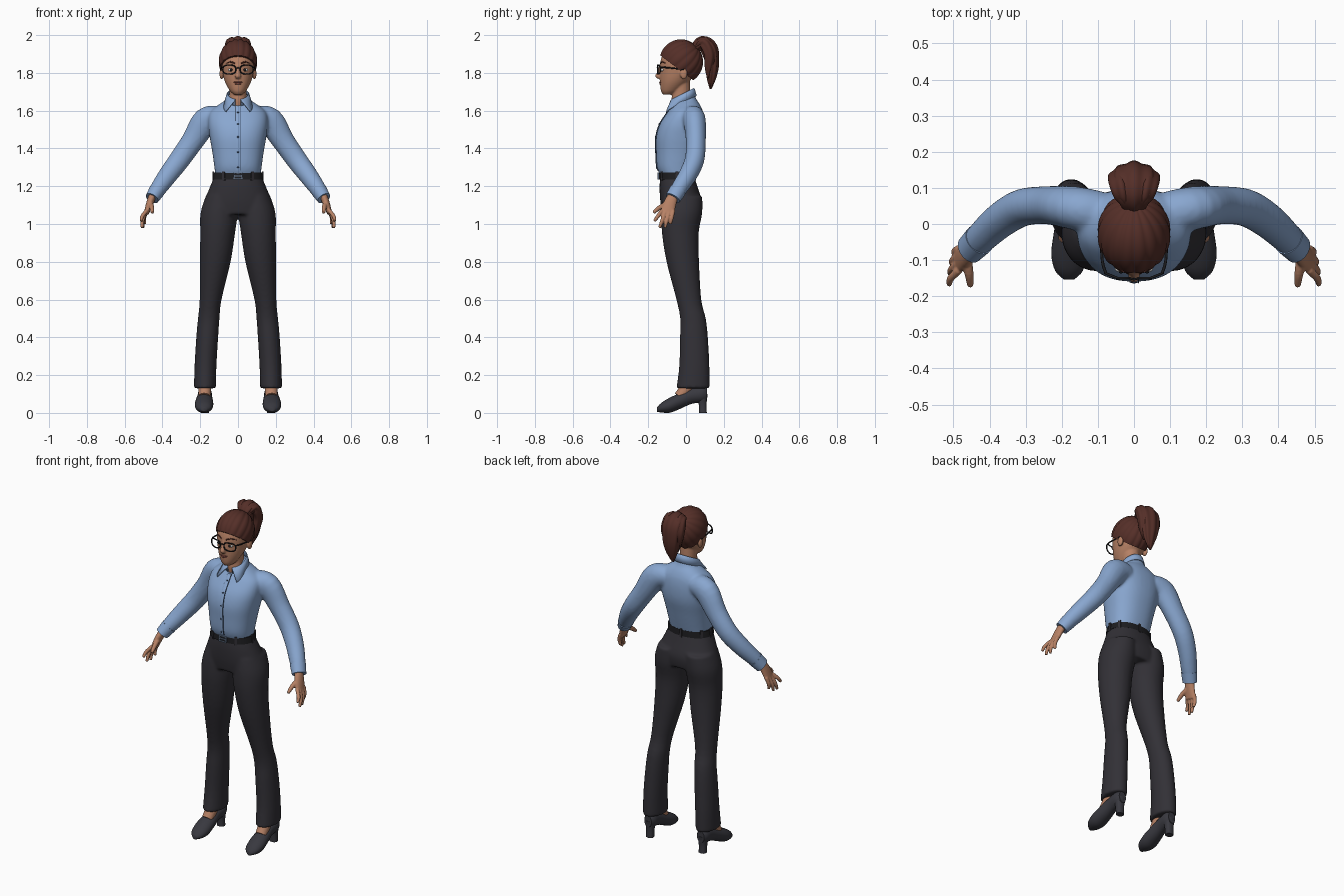
import bpy, bmesh, math
from mathutils import Vector, Matrix

if "Cube" in bpy.data.objects:
    bpy.data.objects.remove(bpy.data.objects["Cube"])

X, Y, Z = Vector((1, 0, 0)), Vector((0, 1, 0)), Vector((0, 0, 1))
SIDES = (1, -1)


def material(name, *rgb):
    mat = bpy.data.materials.new(name)
    mat.use_nodes = True
    mat.diffuse_color = (*rgb, 1)
    mat.node_tree.nodes["Principled BSDF"].inputs["Base Color"].default_value = (*rgb, 1)
    return mat


shirt = material("shirt blue", .25, .385, .63)
seam = material("seam navy", .04, .07, .13)
cloth = material("trouser charcoal", .032, .03, .037)
leather = material("shoe leather", .04, .04, .05)
skin = material("skin", .47, .22, .13)
hair = material("hair brown", .09, .028, .021)
black = material("black", .012, .012, .014)
lips = material("lips", .32, .1, .075)
white = material("eye white", .6, .6, .58)
metal = material("buckle metal", .16, .22, .32)


def smooth_path(pts, steps):
    """Catmull-Rom interpolation of tuples (x, y, z, rx, ry)."""
    out = []
    for i in range(len(pts) - 1):
        a, b, c, d = pts[max(i - 1, 0)], pts[i], pts[i + 1], pts[min(i + 2, len(pts) - 1)]
        for k in range(steps):
            t = k / steps
            out.append([q + .5 * t * (r - p + t * (2 * p - 5 * q + 4 * r - s + t * (3 * (q - r) + s - p)))
                        for p, q, r, s in zip(a, b, c, d)])
    return out + [list(pts[-1])]


def tube(bm, pts, s=1, sides=24, ref=Y, axis=None, power=1, steps=4, ridge=0, lobes=7):
    """Closed loft of elliptical rings; s=-1 mirrors it in x."""
    path = smooth_path(pts, steps)
    rings = []
    for i, p in enumerate(path):
        a, b = path[max(i - 1, 0)], path[min(i + 1, len(path) - 1)]
        t = axis if axis is not None else (Vector(b[:3]) - Vector(a[:3])).normalized()
        u = ref.cross(t).normalized()
        v = t.cross(u)
        ring = []
        for k in range(sides):
            ang = math.tau * k / sides
            c, n = math.cos(ang), math.sin(ang)
            c, n = (math.copysign(abs(w) ** power, w) for w in (c, n))
            r = 1 + ridge * math.cos(lobes * ang)
            co = Vector(p[:3]) + u * (c * r * p[3]) + v * (n * r * p[4])
            ring.append(bm.verts.new((co.x * s, co.y, co.z)))
        rings.append(ring)
    for a, b in zip(rings, rings[1:]):
        for k in range(sides):
            j = (k + 1) % sides
            bm.faces.new((a[k], a[j], b[j], b[k]))
    bm.faces.new(rings[0])
    bm.faces.new(rings[-1])


def ball(bm, co, size):
    bmesh.ops.create_uvsphere(bm, u_segments=24, v_segments=14, radius=1,
                              matrix=Matrix.Translation(co) @ Matrix.Diagonal((*size, 1)))


def box(bm, co, size, turn=0):
    bmesh.ops.create_cube(bm, size=1, matrix=Matrix.Translation(co) @ Matrix.Rotation(turn, 4, "Z")
                          @ Matrix.Diagonal((*size, 1)))


def finish(name, bm, mat, voxel=0, relax=0, thick=0):
    bmesh.ops.recalc_face_normals(bm, faces=bm.faces)
    mesh = bpy.data.meshes.new(name)
    bm.to_mesh(mesh)
    bm.free()
    mesh.materials.append(mat)
    obj = bpy.data.objects.new(name, mesh)
    bpy.context.collection.objects.link(obj)
    if voxel:
        mod = obj.modifiers.new("fuse", "REMESH")
        mod.mode, mod.voxel_size, mod.use_smooth_shade = "VOXEL", voxel, True
        mod = obj.modifiers.new("relax", "SMOOTH")
        mod.iterations = relax
        return
    if thick:
        obj.modifiers.new("thickness", "SOLIDIFY").thickness = thick
    bpy.ops.object.select_all(action="DESELECT")
    obj.select_set(True)
    bpy.context.view_layer.objects.active = obj
    bpy.ops.object.shade_smooth_by_angle(angle=math.radians(50))


# Shirt: torso and sleeves fused together
torso = [(0, -.047, 1.25, .118, .086), (0, -.05, 1.3, .125, .103), (0, -.042, 1.38, .136, .116),
         (0, -.032, 1.46, .15, .126), (0, -.02, 1.53, .158, .118), (0, -.004, 1.59, .15, .095),
         (0, .002, 1.63, .105, .073), (0, 0, 1.66, .063, .055), (0, 0, 1.69, .05, .045)]
sleeve = [(.1, .03, 1.565, .06, .062), (.17, .045, 1.545, .072, .06), (.24, .052, 1.44, .06, .053),
          (.31, .045, 1.34, .056, .052), (.37, .01, 1.26, .051, .049), (.42, -.035, 1.19, .044, .044),
          (.448, -.062, 1.15, .035, .039)]
bm = bmesh.new()
tube(bm, torso, axis=Z, power=.86, sides=40)
for s in SIDES:
    tube(bm, sleeve, s)
finish("shirt", bm, shirt, .008, 8)

bm = bmesh.new()
for s in SIDES:
    tube(bm, [(.428, -.043, 1.178, .043, .045), (.455, -.07, 1.136, .037, .042)], s)
finish("cuffs", bm, shirt)

# Button strip, its seam and the buttons follow the chest line
chest = [(p[1] - p[4], p[2]) for p in smooth_path(torso, 4) if 1.28 < p[2] < 1.625]
bm = bmesh.new()
tube(bm, [(0, y, z, .013, .004) for y, z in chest], axis=Z, sides=12, steps=1, power=.6)
finish("button_strip", bm, shirt)
bm = bmesh.new()
tube(bm, [(.012, y - .002, z, .0018, .003) for y, z in chest], axis=Z, sides=6, steps=1)
for y, z in chest[1::4]:
    ball(bm, (0, y - .004, z), (.005, .003, .005))
finish("seam_and_buttons", bm, seam)

# Collar: one folded band whose front ends drop into points
bm = bmesh.new()
cols = []
for i in range(41):
    a = math.radians(166) * (i / 20 - 1)
    sn, cs = math.sin(a), math.cos(a)
    f = ((1 - cs) / 2) ** 4
    top = 1.69 + .03 * cs
    rows = [(.052 * sn, -.018 + .056 * cs, top - .035), (.055 * sn, -.018 + .059 * cs, top),
            (.06 * sn, -.018 + .064 * cs, top - .003),
            (.07 * sn + math.copysign(.05 * f, sn), -.018 + .075 * cs - .016 * f, top - .042 - .024 * f)]
    cols.append([bm.verts.new(r) for r in rows])
for a, b in zip(cols, cols[1:]):
    for k in range(3):
        bm.faces.new((a[k], a[k + 1], b[k + 1], b[k]))
finish("collar", bm, shirt, thick=.005)

# Trousers: hips and legs fused together
hips = [(0, -.048, 1.265, .12, .086), (0, -.04, 1.2, .147, .1), (0, -.026, 1.12, .178, .11),
        (0, -.024, 1.05, .188, .1)]
leg = [(.09, -.018, 1.15, .08, .104), (.1, -.022, 1.06, .098, .108), (.108, -.03, .95, .092, .097),
       (.12, -.017, .8, .081, .086), (.145, .015, .6, .058, .066), (.155, .037, .5, .057, .068),
       (.163, .042, .4, .058, .074), (.172, .044, .25, .058, .08), (.175, .037, .13, .058, .088)]
bm = bmesh.new()
tube(bm, hips, axis=Z, power=.92, sides=40)
for s in SIDES:
    tube(bm, leg, s, axis=Z, sides=32)
finish("trousers", bm, cloth, .008, 6)

# Belt, loops and buckle
bm = bmesh.new()
tube(bm, [(0, -.048, 1.236, .134, .096), (0, -.048, 1.272, .128, .094)], axis=Z, power=.92, sides=48, steps=1)
finish("belt", bm, black)
bm = bmesh.new()
for deg in (35, 90, 145, 235, 305, 0, 180):
    a = math.radians(deg)
    box(bm, (.131 * math.cos(a), -.048 + .096 * math.sin(a), 1.254), (.01, .014, .05), a)
finish("belt_loops", bm, cloth)
bm = bmesh.new()
for x in (-.022, .022):
    box(bm, (x, -.146, 1.254), (.006, .008, .034))
for z in (1.239, 1.254, 1.269):
    box(bm, (0, -.146, z), (.046, .008, .005))
finish("buckle", bm, metal)

# Shoes with block heels, and the bare insteps above them
shoe = [(.18, -.154, .017, .014, .011), (.18, -.13, .028, .038, .026), (.18, -.085, .041, .049, .04),
        (.178, -.03, .064, .045, .042), (.176, .03, .09, .037, .042), (.175, .085, .1, .036, .044),
        (.175, .112, .1, .024, .034)]
bm = bmesh.new()
for s in SIDES:
    tube(bm, shoe, s, ref=Z, axis=Y)
    tube(bm, [(.175, .09, 0, .022, .02), (.175, .088, .05, .023, .021), (.175, .085, .1, .032, .03)],
         s, axis=Z, power=.8)
finish("shoes", bm, leather)
bm = bmesh.new()
for s in SIDES:
    tube(bm, [(.178, -.035, .085, .032, .03), (.176, 0, .13, .034, .035), (.175, .03, .2, .034, .036)], s)
finish("insteps", bm, skin)

# Hands: palm, four fingers and thumb fused together
palm = [(.448, -.062, 1.16, .021, .026), (.467, -.085, 1.11, .019, .034), (.486, -.1, 1.055, .013, .038)]
tips = [(.512, -.168, 1.015), (.508, -.14, .98), (.502, -.112, .98), (.492, -.083, 1.0)]
bm = bmesh.new()
for s in SIDES:
    tube(bm, palm, s)
    for i, tip in enumerate(tips):
        base = Vector((.484, -.128 + .02 * i, 1.07))
        mid = base.lerp(Vector(tip), .55) + X * .008
        tube(bm, [(*base, .011, .011), (*mid, .0105, .0105), (*tip, .008, .008)], s, 12)
    tube(bm, [(.464, -.09, 1.11, .014, .014), (.457, -.135, 1.09, .013, .013), (.453, -.172, 1.06, .009, .009)],
         s, 12, ref=X)
finish("hands", bm, skin, .004, 3)

# Head: skull, jaw, nose, ears and neck fused together
skull = [(0, -.095, 1.685, .022, .026), (0, -.083, 1.705, .043, .05), (0, -.062, 1.75, .068, .076),
         (0, -.045, 1.8, .082, .094), (0, -.04, 1.86, .087, .096), (0, -.033, 1.92, .078, .078),
         (0, -.03, 1.955, .045, .045)]
bm = bmesh.new()
tube(bm, skull, axis=Z, sides=32)
tube(bm, [(0, -.018, 1.58, .05, .048), (0, -.027, 1.65, .047, .05), (0, -.025, 1.7, .046, .048),
          (0, -.03, 1.77, .05, .05)], axis=Z)
tube(bm, [(0, -.132, 1.84, .009, .01), (0, -.139, 1.81, .01, .012), (0, -.148, 1.783, .016, .015),
          (0, -.142, 1.77, .012, .01)], axis=Z, sides=12)
for s in SIDES:
    ball(bm, (s * .087, -.012, 1.795), (.011, .02, .03))
finish("head", bm, skin, .005, 3)

bm = bmesh.new()
ball(bm, (0, -.134, 1.751), (.023, .008, .005))
ball(bm, (0, -.133, 1.743), (.019, .008, .006))
finish("lips", bm, lips)
bm = bmesh.new()
for s in SIDES:
    ball(bm, (s * .037, -.124, 1.816), (.016, .01, .008))
finish("eyes", bm, white)
bm = bmesh.new()
for s in SIDES:
    ball(bm, (s * .036, -.13, 1.816), (.007, .007, .0075))
finish("irises", bm, black)
bm = bmesh.new()
for s in SIDES:
    tube(bm, [(.014, -.134, 1.849, .004, .004), (.04, -.126, 1.858, .004, .004),
              (.064, -.105, 1.85, .002, .002)], s, 8)
finish("eyebrows", bm, hair)

# Glasses: rounded rims, bridge and temples
bm = bmesh.new()
for s in SIDES:
    rim = []
    for k in range(33):
        a = math.tau * k / 32
        c, n = (math.copysign(abs(w) ** .75, w) for w in (math.cos(a), math.sin(a)))
        x = .046 + .034 * c
        rim.append((x, -.15 + .4 * max(0, x - .045), 1.818 + .024 * n, .0035, .0035))
    tube(bm, rim, s, 8, steps=1)
    tube(bm, [(.078, -.136, 1.83, .004, .004), (.088, -.1, 1.828, .004, .004), (.093, -.01, 1.818, .003, .003)],
         s, 8, ref=X)
tube(bm, [(-.014, -.15, 1.824, .003, .003), (0, -.153, 1.827, .003, .003), (.014, -.15, 1.824, .003, .003)], sides=8)
finish("glasses", bm, black)

# Swept-back hair: strands converge on the tie, cut along the hairline
bm = bmesh.new()
bmesh.ops.create_uvsphere(bm, u_segments=96, v_segments=32, radius=1)
turn = Z.rotation_difference(Vector((0, .75, .65))).to_matrix()
for v in bm.verts:
    phi = math.atan2(v.co.y, v.co.x)
    lift = 1 + .04 * abs(math.sin(8 * phi)) * math.hypot(v.co.x, v.co.y)
    d = turn @ v.co * lift
    v.co = (d.x * .098, -.025 + d.y * .113, 1.86 + d.z * .115)
bmesh.ops.bisect_plane(bm, geom=bm.verts[:] + bm.edges[:] + bm.faces[:], plane_co=(0, 0, 1.79),
                       plane_no=(0, .75, 1), clear_inner=True)
bmesh.ops.holes_fill(bm, edges=[e for e in bm.edges if e.is_boundary])
finish("hair_cap", bm, hair)

# Ponytail: a ridged main lock with two side locks
bm = bmesh.new()
tube(bm, [(0, .045, 1.925, .025, .03), (0, .085, 1.955, .038, .055), (0, .122, 1.925, .045, .06),
          (0, .138, 1.85, .035, .052), (0, .134, 1.78, .026, .036), (-.005, .13, 1.715, .005, .007)],
     sides=56, ref=X, ridge=.07)
for s in SIDES:
    tube(bm, [(.015, .06, 1.94, .02, .02), (.035, .095, 1.96, .03, .028), (.045, .125, 1.9, .03, .026),
              (.035, .12, 1.83, .022, .02), (.025, .115, 1.77, .004, .004)], s, 40, ref=X, ridge=.08, lobes=5)
finish("ponytail", bm, hair)
